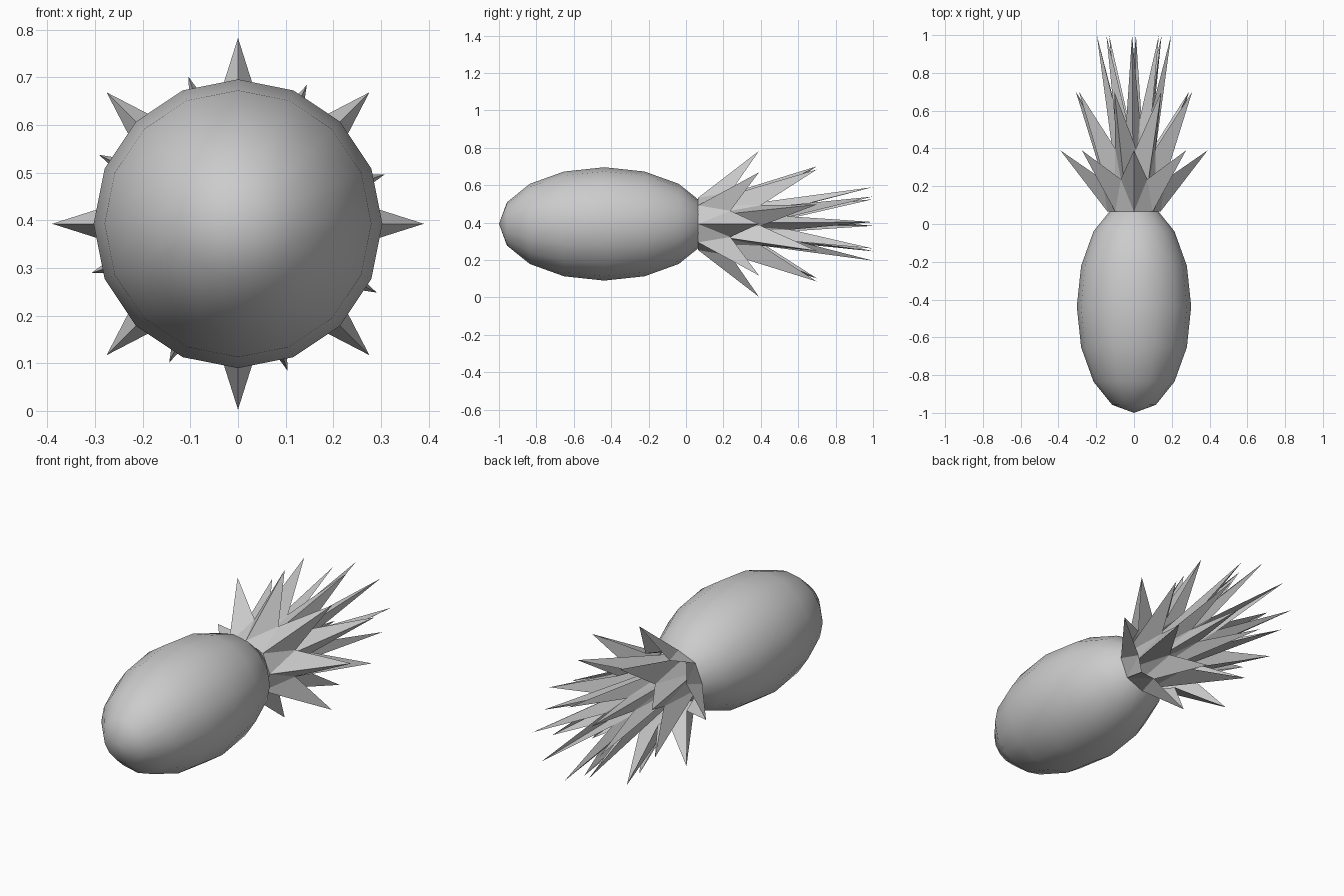
import bpy, bmesh
from math import sin, cos, pi, radians
from mathutils import Matrix

if "Cube" in bpy.data.objects:
    bpy.data.objects.remove(bpy.data.objects["Cube"])

AXIS_Z = 0.393   # height of the fruit's long axis
BASE_Y = 0.065   # where the leaves leave the fruit

grey = bpy.data.materials.new("plain grey")
grey.use_nodes = True
grey.diffuse_color = (0.6, 0.6, 0.6, 1)
grey.node_tree.nodes["Principled BSDF"].inputs["Base Color"].default_value = (0.6, 0.6, 0.6, 1)


def finish(bm, name, smooth):
    mesh = bpy.data.meshes.new(name)
    bmesh.ops.recalc_face_normals(bm, faces=bm.faces)
    for f in bm.faces:
        f.smooth = smooth
    bm.to_mesh(mesh)
    bm.free()
    mesh.materials.append(grey)
    obj = bpy.data.objects.new(name, mesh)
    bpy.context.collection.objects.link(obj)


# Fruit body: a stretched low-poly sphere lying along y
bm = bmesh.new()
bmesh.ops.create_uvsphere(bm, u_segments=16, v_segments=8, radius=1)
bm.transform(Matrix.Translation((0, -0.437, AXIS_Z))
             @ Matrix.Diagonal((0.303, 0.563, 0.303, 1))
             @ Matrix.Rotation(pi / 2, 4, "X"))
finish(bm, "fruit_body", True)


def leaf_ring(name, tip_r, tip_y, turn, leaves=8):
    """Star-shaped open funnel of creased, pointed leaves."""
    bm = bmesh.new()
    width = tip_r / 0.39
    notch_y = BASE_Y + 0.53 * (tip_y - BASE_Y)

    def ring(radius, y, offset):
        angles = [radians(turn) + 2 * pi * (i + offset) / leaves for i in range(leaves)]
        return [bm.verts.new((radius * cos(a), y, AXIS_Z + radius * sin(a))) for a in angles]

    base = ring(0.14 * width, BASE_Y, 0)
    notch = ring(0.183 * width, notch_y, 0.5)
    tip = ring(tip_r, tip_y, 0)
    for i in range(leaves):
        bm.faces.new((base[i], notch[i], tip[i]))
        bm.faces.new((base[i], tip[i], notch[i - 1]))
        bm.faces.new((base[i - 1], base[i], notch[i - 1]))
    finish(bm, name, False)


# Crown: three nested rings, each longer and narrower
leaf_ring("outer_leaves", 0.39, 0.39, 0)
leaf_ring("middle_leaves", 0.325, 0.70, 18.6)
leaf_ring("inner_leaves", 0.197, 1.0, 3)
